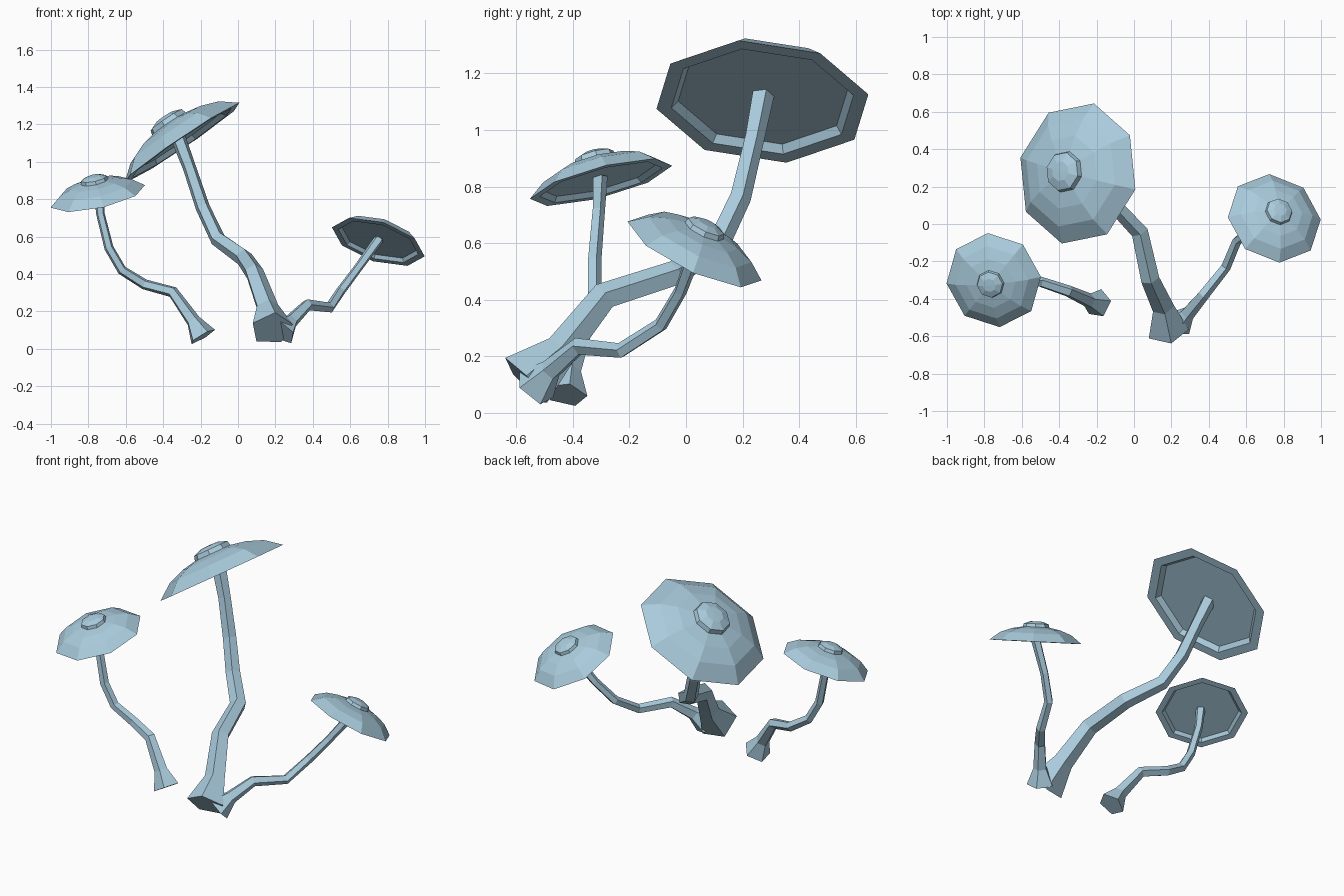
import bpy, bmesh, math
from mathutils import Vector

if "Cube" in bpy.data.objects:
    bpy.data.objects.remove(bpy.data.objects["Cube"])

blue = bpy.data.materials.new("pale_blue")
blue.diffuse_color = (0.40, 0.60, 0.72, 1)
blue.use_nodes = True
blue.node_tree.nodes["Principled BSDF"].inputs["Base Color"].default_value = blue.diffuse_color

# Cap cross-section (radius, height) as fractions of the rim radius:
# underside disc, step, lip, rim, dome, knob
PROFILE = [(0, .07), (.80, .07), (.86, 0), (1, 0), (.77, .18), (.52, .275), (.29, .32),
           (.27, .39), (.14, .44), (0, .445)]


def finish(bm, name):
    bmesh.ops.recalc_face_normals(bm, faces=bm.faces)
    mesh = bpy.data.meshes.new(name)
    bm.to_mesh(mesh)
    bm.free()
    mesh.materials.append(blue)
    bpy.context.collection.objects.link(bpy.data.objects.new(name, mesh))


def bridge(bm, a, b):
    """Join two rings; a ring of one vertex is a pole."""
    n = max(len(a), len(b))
    for i in range(n):
        j = (i + 1) % n
        if len(a) == 1:
            bm.faces.new((a[0], b[i], b[j]))
        elif len(b) == 1:
            bm.faces.new((a[i], a[j], b[0]))
        else:
            bm.faces.new((a[i], a[j], b[j], b[i]))


def ring(bm, c, u, v, r, n):
    if r == 0:
        return [bm.verts.new(c)]
    return [bm.verts.new(c + (u * math.cos(t) + v * math.sin(t)) * r)
            for t in (math.tau * i / n for i in range(n))]


def cap(name, centre, normal, corner, radius):
    c, n = Vector(centre), Vector(normal).normalized()
    u = Vector(corner) - c
    u = (u - n * u.dot(n)).normalized()
    v = n.cross(u)
    bm = bmesh.new()
    rings = [ring(bm, c + n * h * radius, u, v, r * radius, 8) for r, h in PROFILE]
    for a, b in zip(rings, rings[1:]):
        bridge(bm, a, b)
    finish(bm, name)


def stem(name, path, radii, sides=5):
    pts = [Vector(p) for p in path]
    bm, rings, u = bmesh.new(), [], Vector((0, 1, 0))
    for i, (p, r) in enumerate(zip(pts, radii)):
        before = (p - pts[i - 1]).normalized() if i else Vector()
        after = (pts[i + 1] - p).normalized() if i + 1 < len(pts) else Vector()
        t = (before + after).normalized()
        u = (u - t * u.dot(t)).normalized()
        rings.append(ring(bm, p, u, t.cross(u), r, sides))
    for a, b in zip(rings, rings[1:]):
        bridge(bm, a, b)
    bm.faces.new(rings[0])
    bm.faces.new(rings[-1])
    finish(bm, name)


# Tall middle mushroom
cap("tall_cap", (-.30, .27, 1.10), (-.678, .087, 1), (-.21, .645, 1.12), .385)
stem("tall_stem",
     [(-.322, .272, 1.135), (-.26, .24, .97), (-.19, .19, .76), (-.11, .11, .59),
      (.03, -.04, .49), (.085, -.29, .41), (.155, -.44, .22), (.18, -.565, .108)],
     [.042, .037, .04, .043, .048, .052, .062, .115])

# Left mushroom
cap("left_cap", (-.75, -.30, .815), (-.22, -.26, 1), (-.5, -.28, .865), .26)
stem("left_stem",
     [(-.745, -.305, .838), (-.735, -.31, .72), (-.69, -.325, .54), (-.62, -.325, .42),
      (-.50, -.31, .345), (-.35, -.36, .305), (-.24, -.41, .15), (-.19, -.425, .065)],
     [.028, .024, .026, .027, .029, .032, .04, .078])

# Right mushroom
cap("right_cap", (.75, .03, .572), (.323, .476, 1), (.995, .02, .485), .26)
stem("right_stem",
     [(.755, .038, .59), (.64, -.02, .43), (.55, -.09, .31), (.49, -.23, .22),
      (.37, -.38, .235), (.285, -.48, .15), (.235, -.535, .09)],
     [.028, .024, .026, .028, .032, .04, .08])
